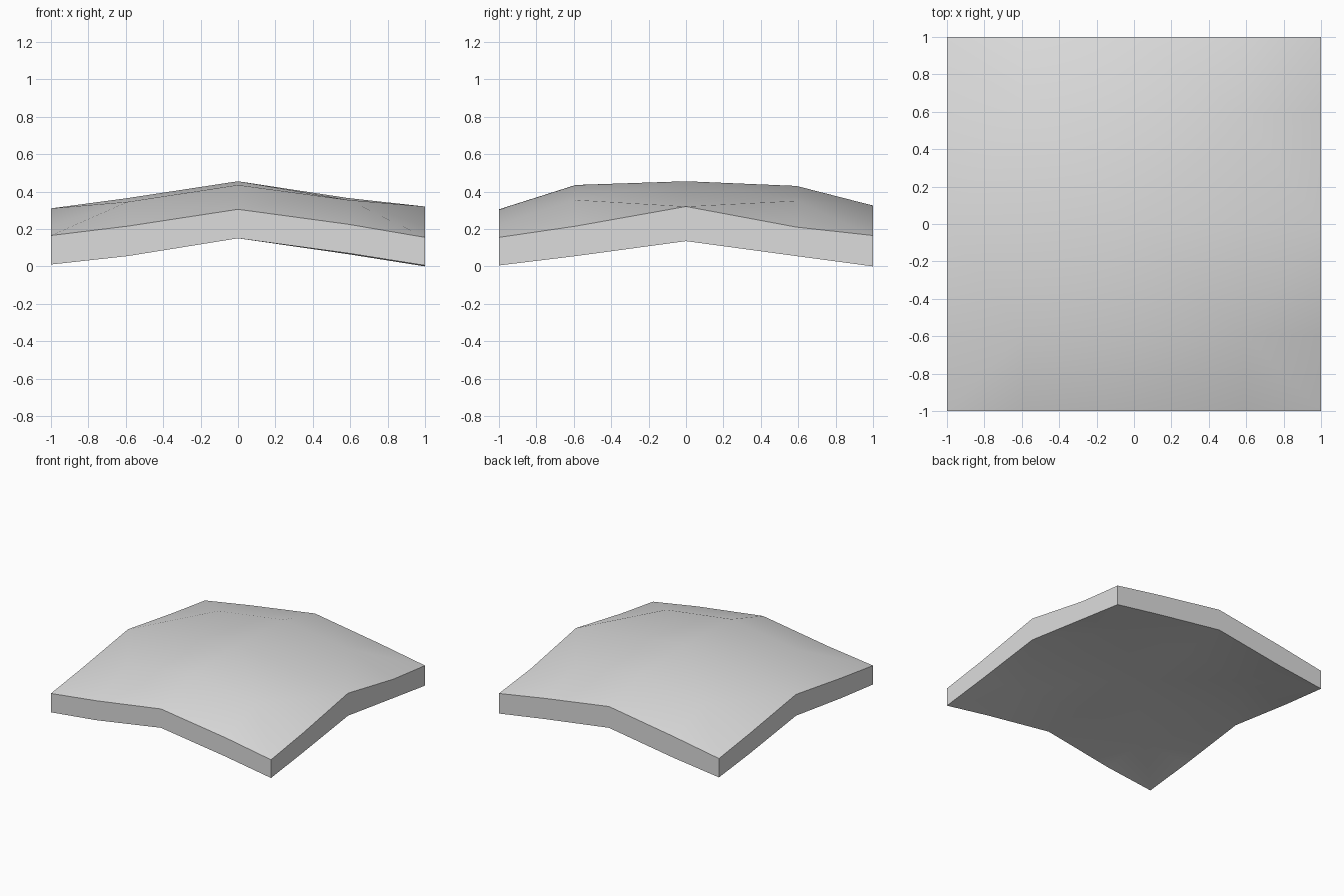
import bpy, bmesh, math

cube = bpy.data.objects.get("Cube")
if cube:
    bpy.data.objects.remove(cube, do_unlink=True)

# Plain grey material
grey = bpy.data.materials.new("light_grey")
grey.use_nodes = True
colour = (0.72, 0.72, 0.72, 1)
grey.diffuse_color = colour
grey.node_tree.nodes["Principled BSDF"].inputs["Base Color"].default_value = colour

# Heights of both surfaces, one row per station from front to back
STATIONS = (-1, -0.59, 0, 0.59, 1)
UPPER = (
    (0.165, 0.215, 0.305, 0.225, 0.155),
    (0.22, 0.345, 0.435, 0.355, 0.215),
    (0.31, 0.365, 0.455, 0.365, 0.32),
    (0.22, 0.345, 0.43, 0.35, 0.21),
    (0.165, 0.235, 0.325, 0.235, 0.165),
)
LOWER = (
    (0.01, 0.055, 0.15, 0.07, 0.005),
    (0.055, 0.11, 0.155, 0.11, 0.055),
    (0.135, 0.15, 0.165, 0.15, 0.135),
    (0.055, 0.11, 0.155, 0.11, 0.055),
    (0.01, 0.06, 0.15, 0.065, 0),
)

bm = bmesh.new()


def add_surface(heights):
    """Triangles fan around the four shoulder points; returns the vertex grid."""
    grid = [[bm.verts.new((x, y, z)) for x, z in zip(STATIONS, row)]
            for y, row in zip(STATIONS, heights)]
    for j in range(4):
        for i in range(4):
            a, b = grid[j][i], grid[j][i + 1]
            c, d = grid[j + 1][i + 1], grid[j + 1][i]
            if (i + j) % 2 == 0:
                triangles = (a, b, c), (a, c, d)
            else:
                triangles = (a, b, d), (b, c, d)
            for triangle in triangles:
                bm.faces.new(triangle)
    return grid


def outline(grid):
    """Border vertices in order around the slab."""
    right = [row[-1] for row in grid]
    left = [row[0] for row in grid]
    return grid[0][:-1] + right[:-1] + grid[-1][:0:-1] + left[:0:-1]


# Domed top, shallower underside and upright rim between them
top = outline(add_surface(UPPER))
bottom = outline(add_surface(LOWER))
for k in range(len(top)):
    bm.faces.new((bottom[k - 1], bottom[k], top[k], top[k - 1]))
bmesh.ops.recalc_face_normals(bm, faces=bm.faces[:])

mesh = bpy.data.meshes.new("domed_slab")
bm.to_mesh(mesh)
bm.free()
mesh.materials.append(grey)
slab = bpy.data.objects.new("domed_slab", mesh)
bpy.context.collection.objects.link(slab)

# Smooth surfaces with a crisp rim
bpy.ops.object.select_all(action="DESELECT")
slab.select_set(True)
bpy.context.view_layer.objects.active = slab
bpy.ops.object.shade_smooth_by_angle(angle=math.radians(40))
